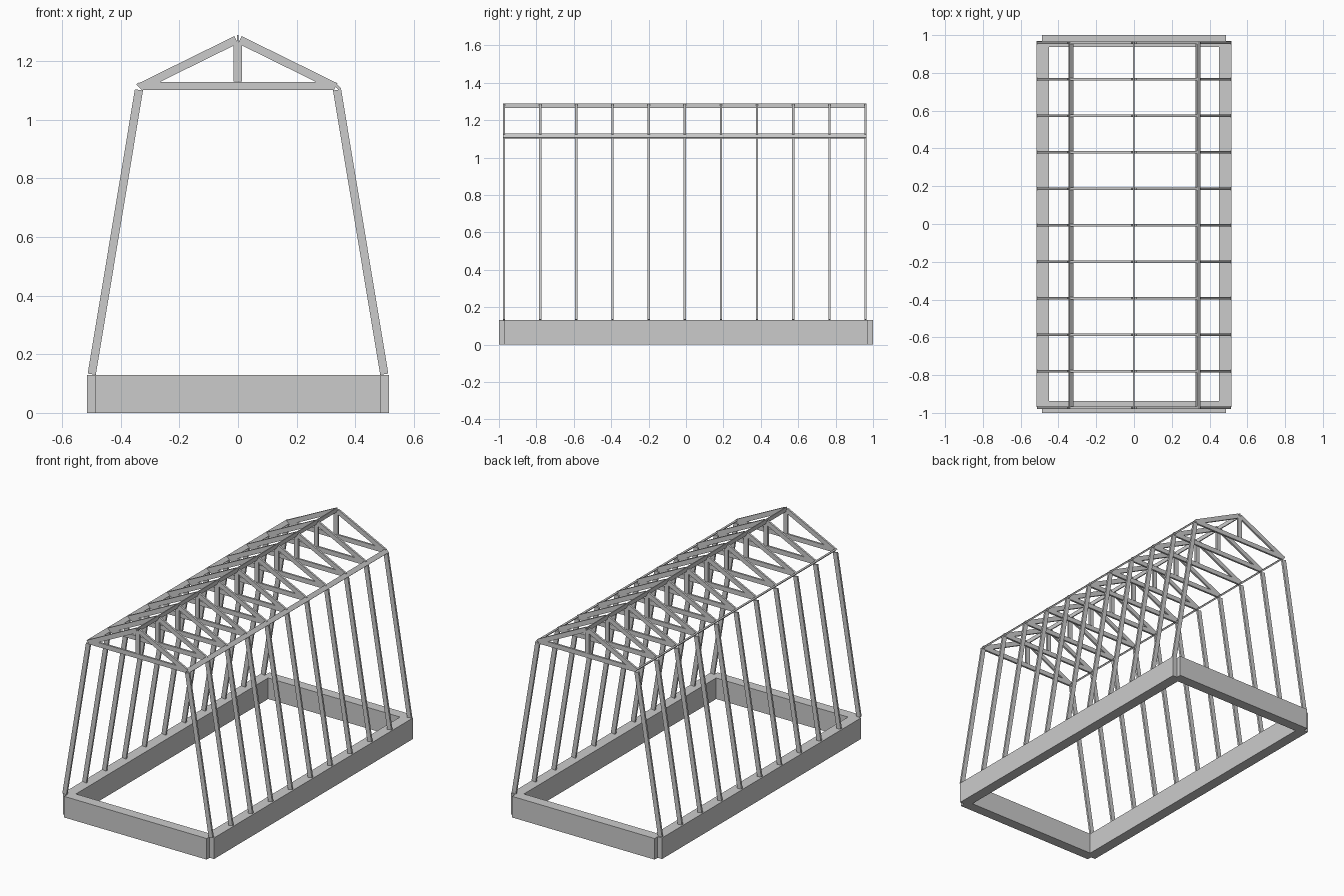
import bpy
import math
from mathutils import Vector, Matrix

cube = bpy.data.objects.get("Cube")
if cube:
    bpy.data.objects.remove(cube, do_unlink=True)

grey = bpy.data.materials.new("plain_grey")
grey.use_nodes = True
colour = (0.6, 0.6, 0.6, 1)
grey.diffuse_color = colour
grey.node_tree.nodes["Principled BSDF"].inputs["Base Color"].default_value = colour

WIDTH, THICK = 0.028, 0.012      # timber section
FIRST, LAST, FRAMES = -0.973, 0.96, 11
MID = (FIRST + LAST) / 2
STEP = (LAST - FIRST) / (FRAMES - 1)


def box(name, centre, size, tilt=0):
    """Box of a given size, tilted about the y axis."""
    bpy.ops.mesh.primitive_cube_add(size=1)
    ob = bpy.context.object
    ob.name = name
    ob.data.transform(Matrix.Rotation(tilt, 4, 'Y') @ Matrix.Diagonal((*size, 1)))
    ob.location = centre
    ob.data.materials.append(grey)
    return ob


def timber(name, start, end):
    """Timber between two (x, z) points, repeated for every frame."""
    a, b = (Vector((p[0], FIRST, p[1])) for p in (start, end))
    d = b - a
    ob = box(name, (a + b) / 2, (WIDTH, THICK, d.length), math.atan2(d.x, d.z))
    array = ob.modifiers.new("frames", 'ARRAY')
    array.count = FRAMES
    array.use_relative_offset = False
    array.use_constant_offset = True
    array.constant_offset_displace = (0, STEP, 0)


# Foundation beams
for side, s in (("left", 1), ("right", -1)):
    box(side + "_base_beam", (s * 0.483, 0, 0.065), (0.066, 1.94, 0.13))
for side, s in (("front", -1), ("back", 1)):
    box(side + "_base_beam", (0, s * 0.968, 0.065), (0.972, 0.064, 0.13))

# Wall posts and rafters
for side, s in (("left", 1), ("right", -1)):
    timber(side + "_wall_post", (s * 0.499, 0.132), (s * 0.338, 1.102))
    timber(side + "_rafter", (s * 0.333, 1.112), (s * 0.006, 1.273))

# Truss tie beam and king post
timber("tie_beam", (-0.325, 1.115), (0.325, 1.115))
timber("king_post", (-0.001, 1.13), (-0.001, 1.265))

# Lengthwise ridge board and eave boards
length = LAST - FIRST + THICK
box("ridge_board", (-0.001, MID, 1.277), (THICK / 2, length, WIDTH * 0.9))
for side, x in (("left", 0.339), ("right", -0.334)):
    box(side + "_eave_board", (x, MID, 1.114), (THICK * 0.8, length, WIDTH), -math.pi / 4)
